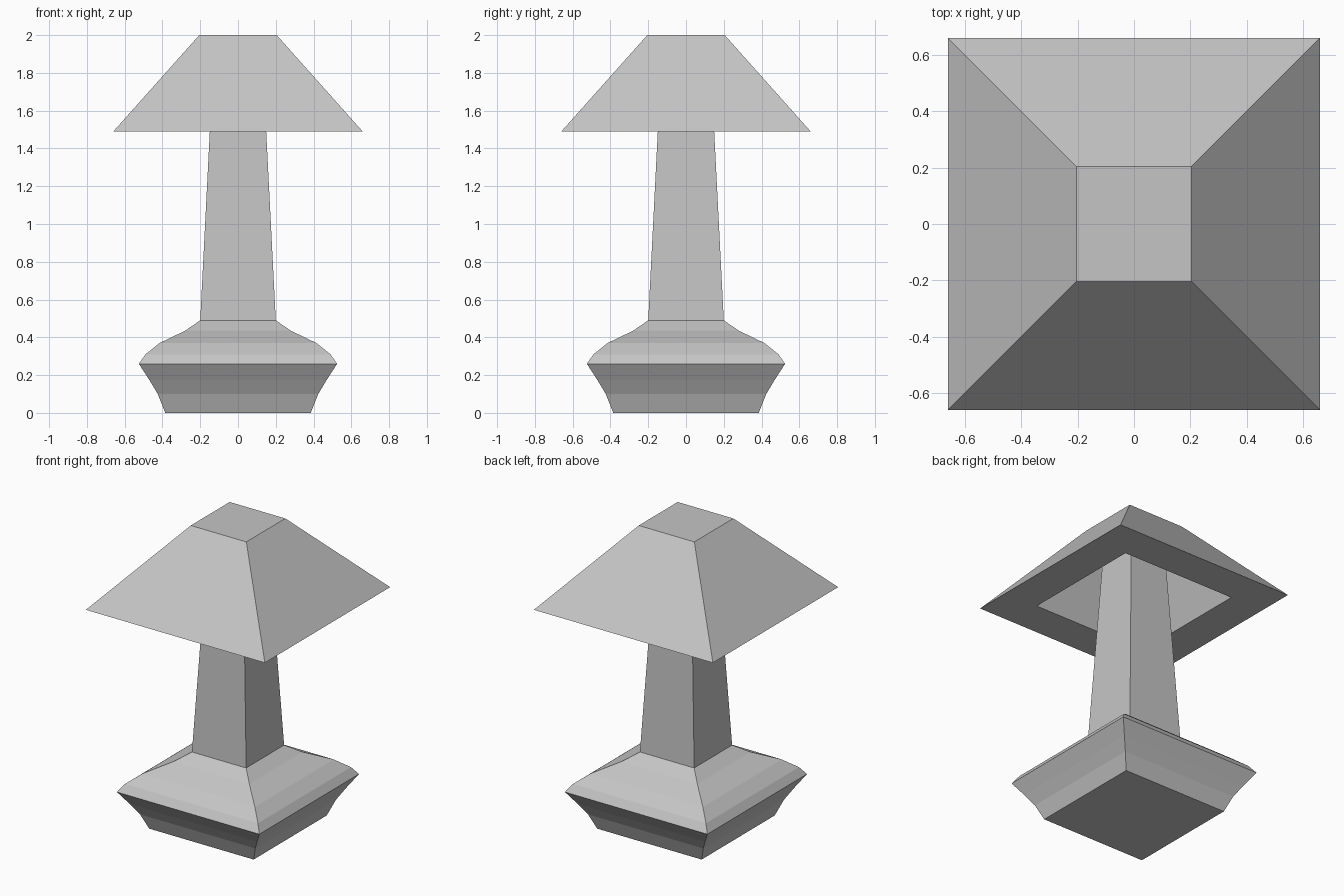
import bpy
import bmesh

cube = bpy.data.objects.get("Cube")
if cube:
    bpy.data.objects.remove(cube, do_unlink=True)

GREY = (0.56, 0.56, 0.56, 1.0)
grey = bpy.data.materials.new("plain grey")
grey.use_nodes = True
grey.diffuse_color = GREY
grey.node_tree.nodes["Principled BSDF"].inputs["Base Color"].default_value = GREY


def square_loft(name, profile):
    """Join square rings given as (half width, height) and cap both ends."""
    bm = bmesh.new()
    corners = [(-1, -1), (1, -1), (1, 1), (-1, 1)]
    rings = [[bm.verts.new((x * r, y * r, z)) for x, y in corners]
             for r, z in profile]
    for low, high in zip(rings, rings[1:]):
        for i in range(4):
            j = (i + 1) % 4
            bm.faces.new((low[i], low[j], high[j], high[i]))
    bm.faces.new(rings[0][::-1])
    bm.faces.new(rings[-1])
    bmesh.ops.recalc_face_normals(bm, faces=bm.faces)
    mesh = bpy.data.meshes.new(name)
    bm.to_mesh(mesh)
    bm.free()
    mesh.materials.append(grey)
    obj = bpy.data.objects.new(name, mesh)
    bpy.context.collection.objects.link(obj)
    return obj


# Moulded foot: flared below the rim, curved in to the stem above it
square_loft("lamp_base", [
    (0.385, 0), (0.425, 0.10), (0.47, 0.175), (0.525, 0.26),
    (0.49, 0.31), (0.415, 0.37), (0.28, 0.435), (0.20, 0.49)])

# Tapered stem, running up into the hollow of the shade
square_loft("lamp_stem", [(0.20, 0.49), (0.13, 1.87)])

# Shade: recessed ceiling, inner wall, flat lower rim, sloped outside, flat top
square_loft("lamp_shade", [
    (0.28, 1.86), (0.417, 1.49), (0.66, 1.49), (0.205, 2.0)])
